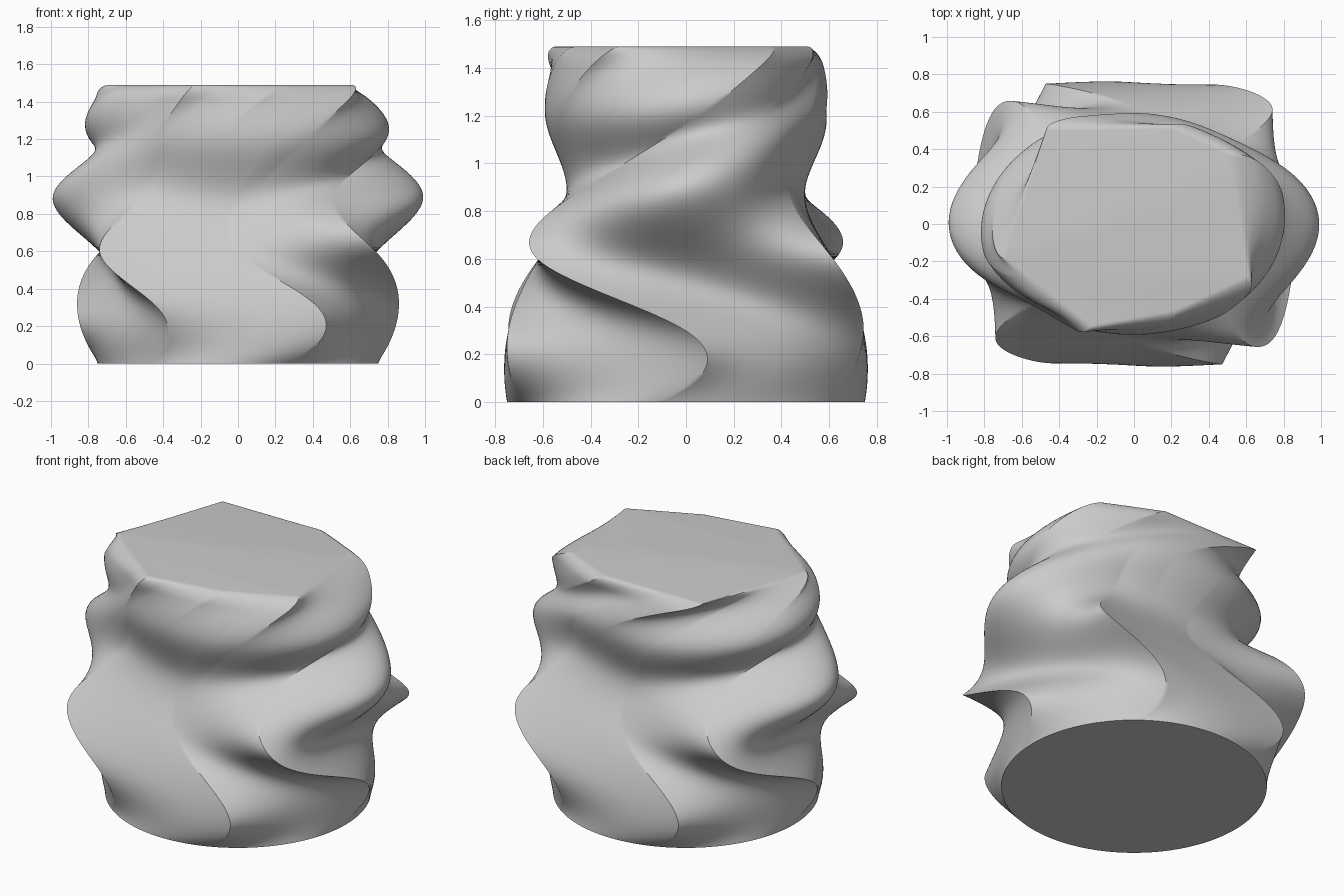
import bpy, math

if "Cube" in bpy.data.objects:
    bpy.data.objects.remove(bpy.data.objects["Cube"])

N = 360          # one sample per degree around the body
LEVELS = 90      # samples up the body
HEIGHT = 1.49
END_LOW, END_HIGH = 0.8, 0.4   # how much curvature is kept at each end


def remap(keys, u):
    """Piecewise linear value of a cyclic table of (degree, values...)."""
    k = len(keys)
    for i in range(k):
        a, b = keys[i], keys[(i + 1) % k]
        span = (b[0] - a[0]) % 360
        d = (u - a[0]) % 360
        if d < span:
            f = d / span
            return [p + (q - p) * f for p, q in zip(a[1:], b[1:])]


def outline(keys):
    return [remap(keys, u) for u in range(N)]


def turned(u, joints, angles):
    """Direction reached when each joint is carried to its given angle."""
    for i in range(len(joints)):
        j = (i + 1) % len(joints)
        span = (joints[j] - joints[i]) % 360
        d = (u - joints[i]) % 360
        if d < span:
            return angles[i] + ((angles[j] - angles[i]) % 360) * d / span


def ellipse(rx, ry, angles=None):
    """Ellipse sampled by direction from the centre."""
    out = []
    for u in range(N):
        a = math.radians(turned(u, joints, angles) if angles else u)
        r = 1 / math.hypot(math.cos(a) / rx, math.sin(a) / ry)
        out.append((r * math.cos(a), r * math.sin(a)))
    return out


def spline(p):
    """Cubic through evenly spaced values; returns an evaluator."""
    n = len(p)
    m, c, d = [0.0] * n, [0.0] * n, [0.0] * n
    for i in range(1, n - 1):
        w = 4 - c[i - 1] + (END_LOW if i == 1 else 0) + (END_HIGH if i == n - 2 else 0)
        c[i] = 1 / w
        d[i] = (6 * (p[i - 1] - 2 * p[i] + p[i + 1]) - d[i - 1]) / w
    for i in range(n - 2, 0, -1):
        m[i] = d[i] - c[i] * m[i + 1]
    m[0], m[-1] = END_LOW * m[1], END_HIGH * m[-2]

    def at(s):
        i = min(int(s), n - 2)
        u = s - i
        v = 1 - u
        return (v * p[i] + u * p[i + 1]
                + ((v**3 - v) * m[i] + (u**3 - u) * m[i + 1]) / 6)
    return at


# Directions of the ridges, and the hexagon corners they join below
joints = [320, 40, 90, 140, 220, 270]
hexagon = [(u, 0.86 * math.cos(k * math.pi / 3), 0.86 * math.sin(k * math.pi / 3))
           for k, u in enumerate(joints)]

# Cross-sections at even heights
sections = [
    ellipse(0.75, 0.75, [60 * k - 8 for k in range(6)]),
    outline(hexagon),
    outline([(320, 0.74, -0.62), (40, 0.74, 0.62), (140, -0.74, 0.62), (220, -0.74, -0.62)]),
    ellipse(0.99, 0.50),
    ellipse(0.79, 0.59, [3, 53, 110, 183, 233, 290]),
    outline([(320, 0.57, 0.40), (355, 0.21, 0.56), (60, -0.51, 0.55), (117, -0.76, -0.20),
             (209, -0.25, -0.60), (244, 0.24, -0.51), (280, 0.67, -0.31)]),
]
splines = [(spline([s[i][0] for s in sections]),
            spline([s[i][1] for s in sections])) for i in range(N)]

# Twisted body, with a rounded top rim
FILLET = 0.075
rings = [((HEIGHT - FILLET) * j / LEVELS, 1.0) for j in range(LEVELS)]
for j in range(9):
    a = j * math.pi / 16
    rings.append((HEIGHT - FILLET + FILLET * math.sin(a), 1 - 0.095 * (1 - math.cos(a))))
verts, faces = [], []
for z, k in rings:
    s = 5 * z / HEIGHT
    verts += [(fx(s) * k, fy(s) * k, z) for fx, fy in splines]
for j in range(len(rings) - 1):
    for i in range(N):
        a, b = j * N + i, j * N + (i + 1) % N
        faces.append((a, b, b + N, a + N))

# Flat caps
faces.append(tuple(reversed(range(N))))
faces.append(tuple(range(len(verts) - N, len(verts))))

mesh = bpy.data.meshes.new("twisted_body")
mesh.from_pydata(verts, [], faces)
mesh.update()
body = bpy.data.objects.new("twisted_body", mesh)
bpy.context.collection.objects.link(body)

grey = bpy.data.materials.new("plain_grey")
grey.diffuse_color = (0.6, 0.6, 0.6, 1)
grey.use_nodes = True
grey.node_tree.nodes["Principled BSDF"].inputs["Base Color"].default_value = grey.diffuse_color
mesh.materials.append(grey)

bpy.context.view_layer.objects.active = body
body.select_set(True)
bpy.ops.object.shade_smooth_by_angle(angle=math.radians(35))
